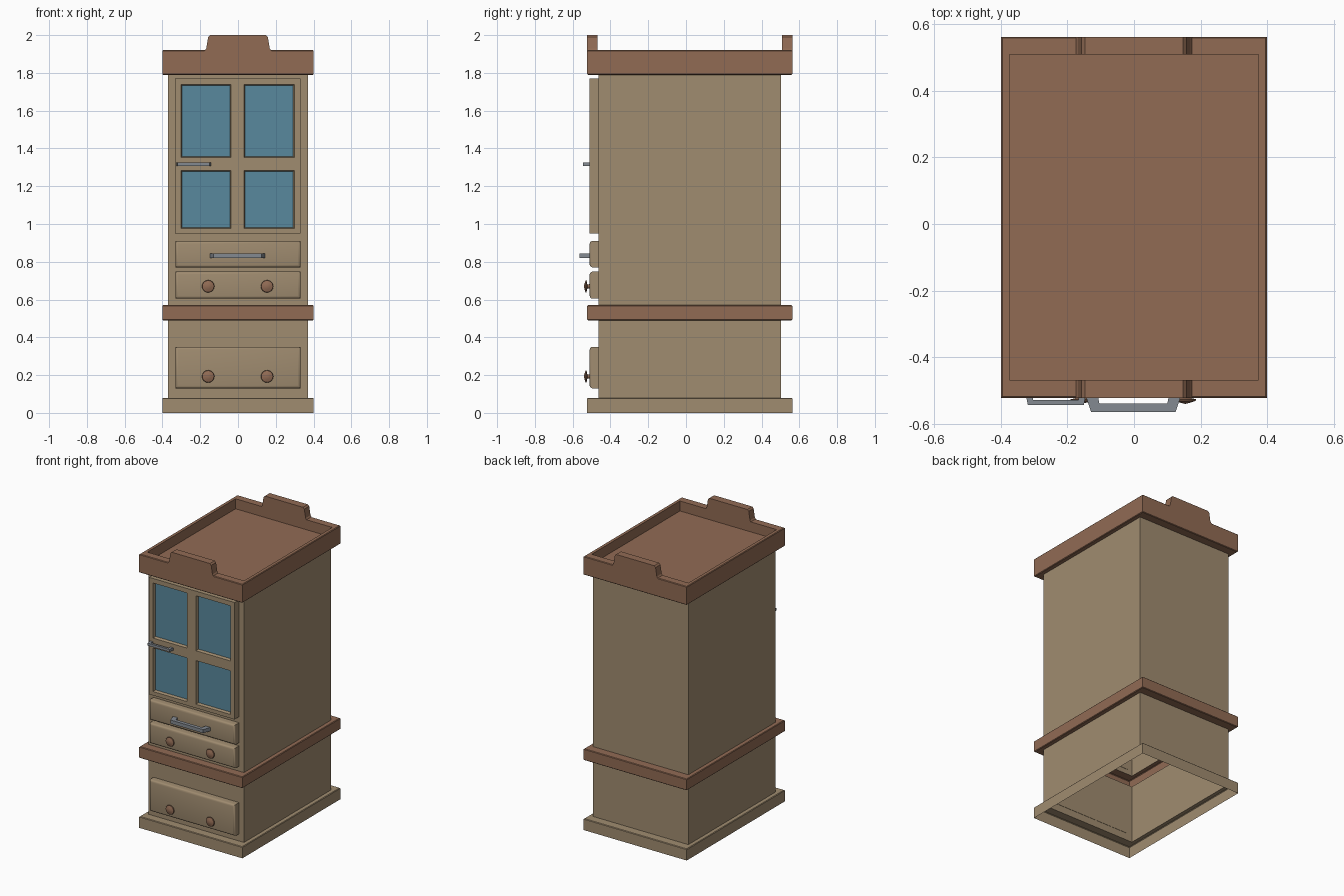
import bpy, bmesh, math
from mathutils import Matrix

if "Cube" in bpy.data.objects:
    bpy.data.objects.remove(bpy.data.objects["Cube"])


def material(name, *rgb):
    m = bpy.data.materials.new(name)
    m.diffuse_color = [((c / 255 + 0.055) / 1.055) ** 2.4 for c in rgb] + [1]
    m.use_nodes = True
    m.node_tree.nodes["Principled BSDF"].inputs["Base Color"].default_value = m.diffuse_color
    return m


TAN = material("tan_wood", 160, 140, 112)
BROWN = material("brown_wood", 145, 107, 84)
BLUE = material("blue_glass", 89, 137, 158)
GREY = material("grey_metal", 132, 138, 145)


def finish(name, bm, mats, smooth=False, recalc=True):
    if recalc:
        bmesh.ops.recalc_face_normals(bm, faces=bm.faces[:])
    me = bpy.data.meshes.new(name)
    bm.to_mesh(me)
    bm.free()
    ob = bpy.data.objects.new(name, me)
    bpy.context.collection.objects.link(ob)
    for m in mats:
        me.materials.append(m)
    if smooth:
        bpy.context.view_layer.objects.active = ob
        ob.select_set(True)
        bpy.ops.object.shade_smooth_by_angle(angle=math.radians(40))
        ob.select_set(False)
    return ob


def prism(name, pts, to3d, depth, mat):
    """Extrude a 2D outline along a depth vector."""
    bm = bmesh.new()
    f = bm.faces.new([bm.verts.new(to3d(*p)) for p in pts])
    r = bmesh.ops.extrude_face_region(bm, geom=[f])
    bmesh.ops.translate(bm, vec=depth, verts=[v for v in r["geom"] if isinstance(v, bmesh.types.BMVert)])
    return finish(name, bm, [mat])


# Cabinet shell: rectangular rings stacked up a profile, open underneath
def cabinet():
    S, B, T = (0.37, 0.482), (0.40, 0.543), (0.375, 0.489)   # body, trim, tray half sizes
    C = (0.396, 0.539)                                       # softened trim edge
    rings = [(B, 0), (B, 0.076), (C, 0.08), (S, 0.08),
             (S, 0.49), (C, 0.49), (B, 0.494), (B, 0.566), (C, 0.57), (S, 0.57),
             (S, 1.79), (C, 1.79), (B, 1.794), (B, 1.916), (C, 1.92), (T, 1.92), (T, 1.85)]
    bm = bmesh.new()
    loops = [[bm.verts.new((sx * h[0], 0.02 + sy * h[1], z))
              for sx, sy in ((-1, -1), (1, -1), (1, 1), (-1, 1))] for h, z in rings]
    for i, (a, b) in enumerate(zip(loops, loops[1:])):
        for k in range(4):
            n = (k + 1) % 4
            f = bm.faces.new((a[k], a[n], b[n], b[k]))
            f.material_index = int(4 <= i <= 8 or i >= 10)
    bm.faces.new(loops[-1]).material_index = 1
    finish("cabinet_shell", bm, [TAN, BROWN], recalc=False)


cabinet()

# Raised crests on the front and back rims
crest = [(-0.178, 1.915), (0.178, 1.915), (0.168, 1.93), (0.158, 1.99), (0.148, 2.0),
         (-0.148, 2.0), (-0.158, 1.99), (-0.168, 1.93)]
for name, y in (("front_crest", -0.523), ("back_crest", 0.509)):
    prism(name, crest, lambda x, z: (x, y, z), (0, 0.054, 0), BROWN)


# Door: grid of faces with four inset glass panes
def door():
    xs = [-0.333, -0.302, -0.038, 0.032, 0.298, 0.33]
    zs = [0.95, 0.977, 1.283, 1.352, 1.738, 1.77]
    bm = bmesh.new()
    v = [[bm.verts.new((x, -0.51, z)) for x in xs] for z in zs]
    panes = []
    for j in range(5):
        for i in range(5):
            f = bm.faces.new((v[j][i], v[j][i + 1], v[j + 1][i + 1], v[j + 1][i]))
            if i in (1, 3) and j in (1, 3):
                panes.append(f)
    rim = [e for e in bm.edges if e.is_boundary]
    r = bmesh.ops.extrude_edge_only(bm, edges=rim)
    bmesh.ops.translate(bm, vec=(0, 0.052, 0), verts=[g for g in r["geom"] if isinstance(g, bmesh.types.BMVert)])
    bm.normal_update()
    bmesh.ops.inset_individual(bm, faces=panes, thickness=0.008, depth=-0.02)
    for f in panes:
        f.material_index = 1
    finish("glass_door", bm, [TAN, BLUE])


door()


# Drawers: boxes with rounded front edges
def drawer(name, z0, z1):
    bm = bmesh.new()
    bmesh.ops.create_cube(bm, size=1, matrix=Matrix.Translation((0, -0.485, (z0 + z1) / 2))
                          @ Matrix.Diagonal((0.664, 0.05, z1 - z0, 1)))
    front = [e for e in bm.edges if all(v.co.y < -0.5 for v in e.verts)]
    bmesh.ops.bevel(bm, geom=front, offset=0.015, segments=3, profile=0.5, affect='EDGES')
    finish(name, bm, [TAN], smooth=True)


drawer("upper_drawer", 0.77, 0.91)
drawer("middle_drawer", 0.605, 0.748)
drawer("lower_drawer", 0.13, 0.35)


# Knobs: turned profile around the y axis
def knob(name, x, z, n=16):
    prof = [(0.012, -0.505), (0.01, -0.522), (0.033, -0.527), (0.031, -0.532), (0.016, -0.537)]
    bm = bmesh.new()
    rings = [[bm.verts.new((x + r * math.cos(2 * math.pi * k / n), y,
                            z + r * math.sin(2 * math.pi * k / n))) for k in range(n)] for r, y in prof]
    for a, b in zip(rings, rings[1:]):
        for k in range(n):
            bm.faces.new((a[k], a[(k + 1) % n], b[(k + 1) % n], b[k]))
    tip = bm.verts.new((x, -0.541, z))
    for k in range(n):
        bm.faces.new((rings[-1][k], rings[-1][(k + 1) % n], tip))
    finish(name, bm, [BROWN], smooth=True)


for row, z in (("middle", 0.67), ("lower", 0.193)):
    for side, x in (("left", -0.158), ("right", 0.154)):
        knob(f"{row}_{side}_knob", x, z)


# Handles: bent bars seen from above, extruded in height
def handle(name, cx, half, y, t, slant, z0, z1):
    a, b = half, half - slant
    right = [(b, y), (a, -0.505), (a - 1.5 * t, -0.505), (b - t, y + t)]
    pts = right + [(-x, yy) for x, yy in reversed(right)]
    prism(name, pts, lambda x, yy: (cx + x, yy, z0), (0, 0, z1 - z0), GREY)


handle("drawer_handle", -0.002, 0.147, -0.565, 0.025, 0.02, 0.82, 0.845)
handle("door_handle", -0.235, 0.092, -0.545, 0.016, 0.008, 1.308, 1.326)
